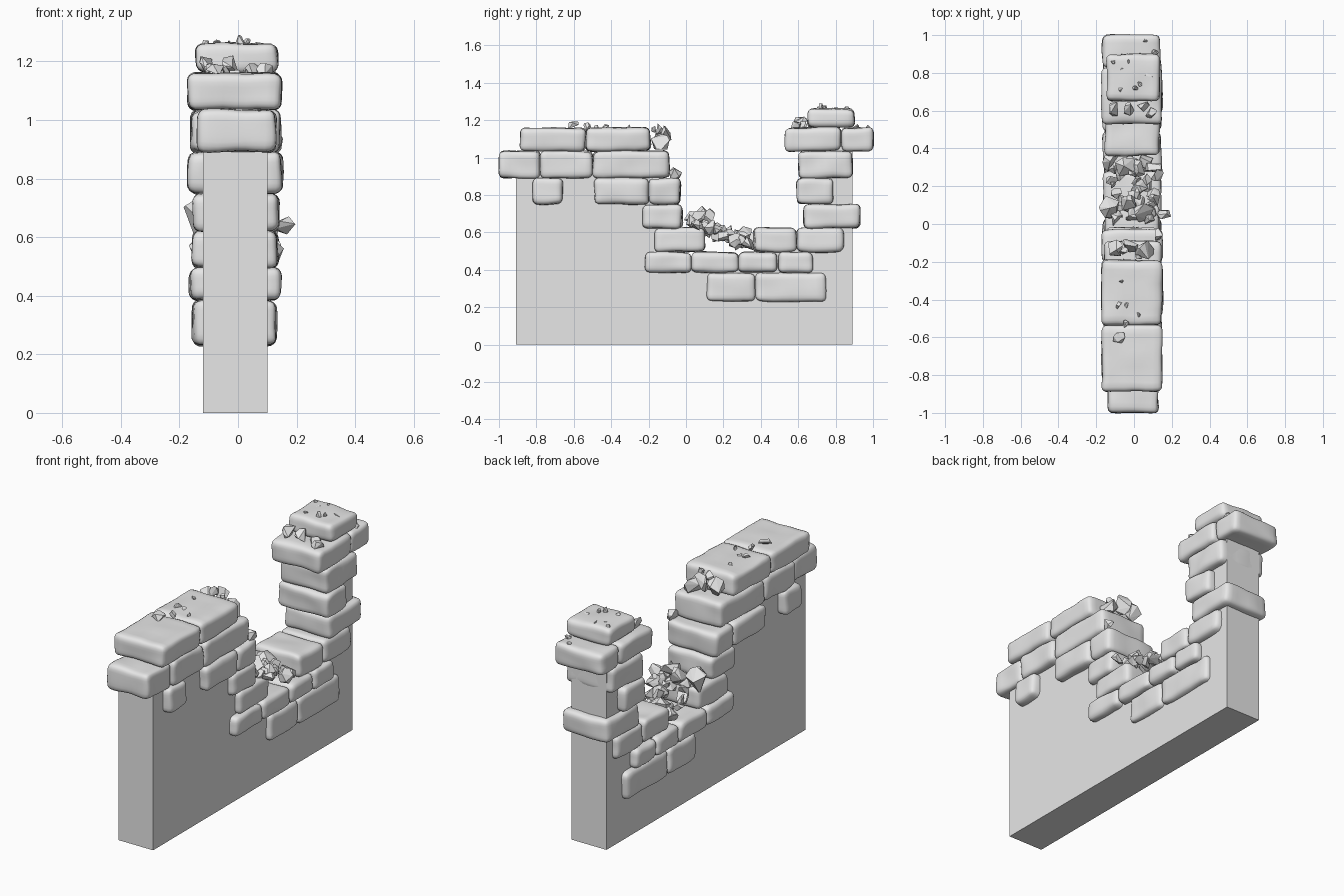
import bpy, bmesh, math, random
from mathutils import Vector, noise

random.seed(7)
if "Cube" in bpy.data.objects:
    bpy.data.objects.remove(bpy.data.objects["Cube"])

stone = bpy.data.materials.new("grey_stone")
stone.use_nodes = True
GREY = (0.8, 0.8, 0.8, 1)
stone.diffuse_color = GREY
stone.node_tree.nodes["Principled BSDF"].inputs["Base Color"].default_value = GREY


def finish(bm, name, smooth=False):
    bmesh.ops.recalc_face_normals(bm, faces=bm.faces)
    for f in bm.faces:
        f.smooth = smooth
    mesh = bpy.data.meshes.new(name)
    bm.to_mesh(mesh)
    bm.free()
    mesh.materials.append(stone)
    obj = bpy.data.objects.new(name, mesh)
    bpy.context.collection.objects.link(obj)
    return obj


def brick(name, y0, y1, z0, z1, x0, x1, radius=0.03):
    """Worn block: a gridded box with rounded edges and a gently uneven surface."""
    bm = bmesh.new()
    bmesh.ops.create_cube(bm, size=2)
    bmesh.ops.subdivide_edges(bm, edges=bm.edges[:], cuts=11, use_grid_fill=True)
    mid = Vector((x0 + x1, y0 + y1, z0 + z1)) / 2
    half = Vector((x1 - x0, y1 - y0, z1 - z0)) / 2
    shift = Vector((random.random(), random.random(), random.random())) * 20
    lean = random.uniform(-0.02, 0.02)
    for v in bm.verts:
        # crowd the grid towards the edges, then round them off
        p = Vector(math.sin(c * math.pi / 2) * h for c, h in zip(v.co, half))
        inner = Vector(max(-h + radius, min(h - radius, c)) for c, h in zip(p, half))
        out = p - inner
        if out.length > 0:
            p = inner + out.normalized() * radius
        p *= 1 + 0.02 * noise.noise(p * 5 + shift)
        p += noise.noise_vector(p * 9 + shift) * 0.008
        p.z += p.y * lean
        v.co = mid + p
    return finish(bm, name, smooth=True)


def chunk(name, x, y, z, size):
    """Sharp broken stone: the hull of a few random points."""
    bm = bmesh.new()
    stretch = Vector(random.uniform(0.75, 1.15) for _ in range(3))
    for _ in range(11):
        d = Vector(random.gauss(0, 1) for _ in range(3)).normalized()
        bm.verts.new(Vector((x, y, z)) + d * stretch * size)
    hull = bmesh.ops.convex_hull(bm, input=bm.verts[:])
    loose = [v for v in bm.verts if not v.link_faces]
    bmesh.ops.delete(bm, geom=loose, context="VERTS")
    return finish(bm, name)


# Plain wall core, a stepped outline extruded across the thickness
outline = [(-0.91, 0), (0.89, 0), (0.89, 1.08), (0.67, 1.08), (0.67, 0.56), (0.42, 0.56),
           (0.42, 0.45), (-0.12, 0.45), (-0.12, 0.97), (-0.91, 0.97)]
bm = bmesh.new()
face = bm.faces.new([bm.verts.new((-0.12, y, z)) for y, z in outline])
side = bmesh.ops.extrude_face_region(bm, geom=[face])["geom"]
bmesh.ops.translate(bm, vec=(0.22, 0, 0),
                    verts=[g for g in side if isinstance(g, bmesh.types.BMVert)])
finish(bm, "wall_core")

# Brick courses: bottom, top, left face, right face, then the span of each brick
courses = [
    (0.23, 0.385, -0.155, 0.13, [(0.11, 0.37), (0.37, 0.75)]),
    (0.385, 0.495, -0.165, 0.145, [(-0.22, 0.03), (0.03, 0.28), (0.28, 0.49), (0.49, 0.68)]),
    (0.495, 0.625, -0.155, 0.137, [(-0.17, 0.10), (0.36, 0.59), (0.59, 0.84)]),
    (0.62, 0.75, -0.155, 0.14, [(-0.24, -0.02), (0.63, 0.93)]),
    (0.75, 0.89, -0.17, 0.15,
     [(-0.82, -0.66), (-0.49, -0.20), (-0.20, -0.03), (0.59, 0.79)]),
    (0.89, 1.035, -0.16, 0.143, [(-0.78, -0.50), (-0.50, -0.09), (0.60, 0.89)]),
    (0.89, 1.035, -0.14, 0.13, [(-1.0, -0.78)]),
    (1.035, 1.16, -0.172, 0.148, [(-0.89, -0.535), (-0.535, -0.19), (0.53, 0.83)]),
    (1.035, 1.16, -0.168, 0.14, [(0.83, 1.0)]),
    (1.16, 1.262, -0.145, 0.135, [(0.65, 0.90)]),
]
for row, (z0, z1, x0, x1, spans) in enumerate(courses, 1):
    for n, (y0, y1) in enumerate(spans, 1):
        brick(f"brick_course_{row}_{n}", y0, y1, z0, z1, x0, x1)

# Rubble pile sloping down through the breach
for n in range(30):
    t = (n % 10) / 9
    x = (-0.09, 0, 0.09)[n // 10] + random.uniform(-0.03, 0.03)
    chunk(f"rubble_{n + 1}", x, 0.03 + 0.3 * t, 0.655 - 0.115 * t + random.uniform(-0.02, 0.02),
          random.uniform(0.035, 0.055))

# Larger broken stones: x, y, z, size
for n, (x, y, z, s) in enumerate([
        (-0.13, 0.09, 0.665, 0.07), (-0.03, 0.11, 0.68, 0.06), (0.05, 0.06, 0.68, 0.06),
        (0.16, 0.05, 0.635, 0.04), (0.13, -0.06, 0.92, 0.036), (-0.05, 0.31, 0.57, 0.06),
        (-0.10, -0.13, 1.11, 0.06), (-0.02, -0.12, 1.12, 0.055), (0.06, -0.14, 1.08, 0.055),
        (-0.05, -0.15, 1.15, 0.03), (0.03, -0.17, 1.15, 0.025),
        (-0.10, 0.61, 1.19, 0.045), (-0.02, 0.61, 1.19, 0.045), (0.09, 0.59, 1.17, 0.03),
        (0.05, 0.62, 1.17, 0.03), (-0.08, -0.60, 1.165, 0.034), (-0.05, -0.53, 1.165, 0.026)], 1):
    chunk(f"broken_stone_{n}", x, y, z, s)

# Pebbles scattered on the tops: x, y, z
for n, (x, y, z) in enumerate([
        (-0.07, -0.30, 1.16), (-0.08, -0.43, 1.16), (-0.04, -0.43, 1.16), (0.02, -0.48, 1.16),
        (-0.11, 0.86, 1.26), (-0.02, 0.86, 1.26), (-0.06, 0.81, 1.26), (0.08, 0.79, 1.26),
        (0.0, 0.72, 1.27), (0.03, 0.74, 1.27), (-0.07, 0.71, 1.26), (0.06, 0.97, 1.16),
        (0.11, 0.91, 1.16)], 1):
    chunk(f"pebble_{n}", x, y, z, random.uniform(0.014, 0.024))
